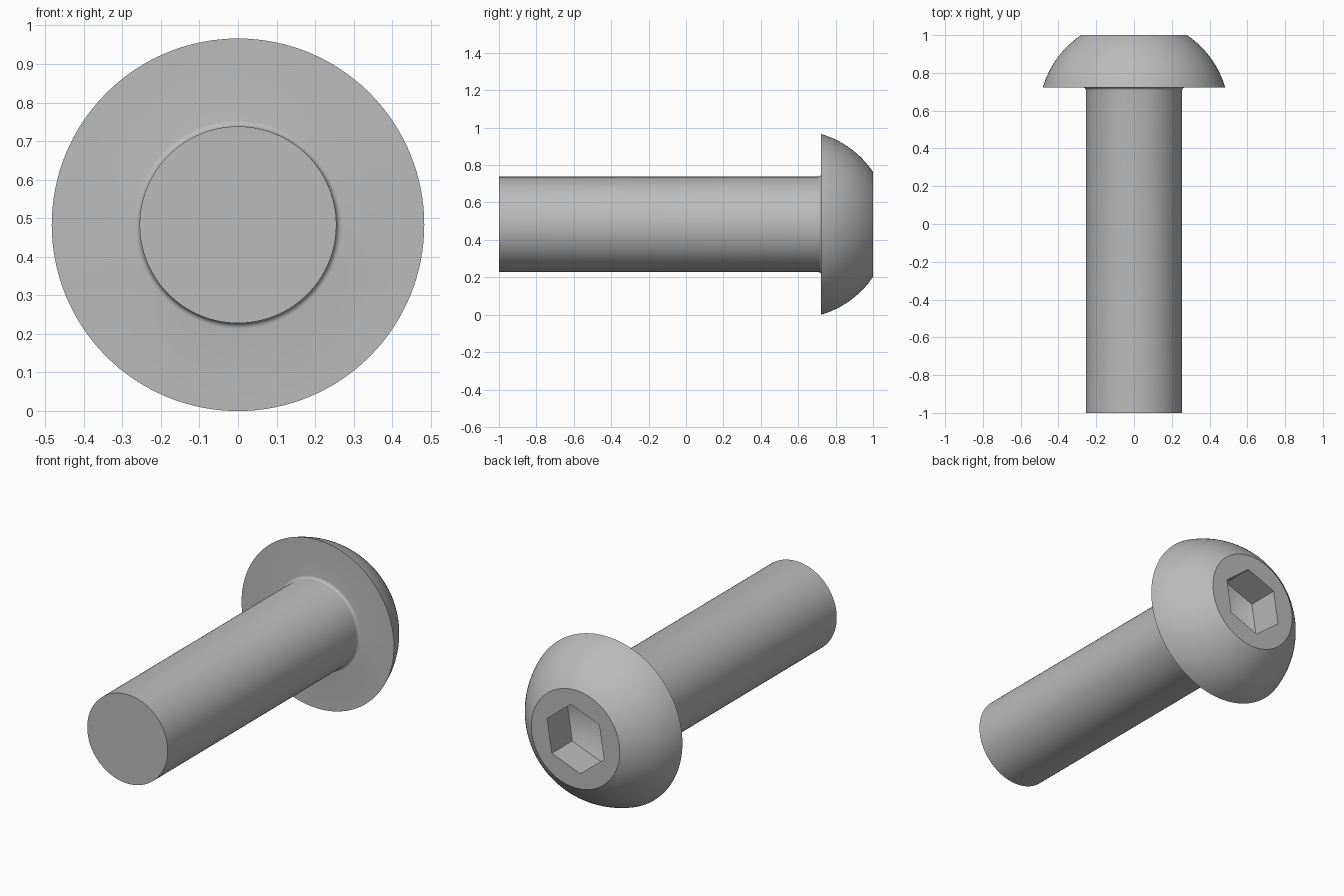
import bpy, bmesh
from math import cos, sin, pi, radians, atan2, hypot

cube = bpy.data.objects.get("Cube")
if cube:
    bpy.data.objects.remove(cube, do_unlink=True)

SEGMENTS = 128
AXIS_Z = 0.483            # height of the bolt's axis
SHANK_R, HEAD_R, FACE_R = 0.255, 0.483, 0.28
HEAD_Y, FILLET = 0.722, 0.015
SOCKET_R, SOCKET_DEPTH, TIP_DEPTH = 0.193, 0.185, 0.28
SOCKET_TURN = radians(21)

steel = bpy.data.materials.new("plain grey steel")
steel.use_nodes = True
grey = (0.5, 0.5, 0.5, 1)
steel.diffuse_color = grey
steel.node_tree.nodes["Principled BSDF"].inputs["Base Color"].default_value = grey

bm = bmesh.new()


def ring(radius, y, count=SEGMENTS, turn=0.0):
    """Closed loop of vertices around the bolt's axis."""
    angles = [turn + 2 * pi * i / count for i in range(count)]
    return [bm.verts.new((radius * cos(a), y, AXIS_Z + radius * sin(a))) for a in angles]


def bridge(a, b):
    for i in range(len(a)):
        j = (i + 1) % len(a)
        bm.faces.new((a[i], a[j], b[j], b[i]))


def loop_edges(loop):
    return [bm.edges.get((v, loop[i - 1])) or bm.edges.new((v, loop[i - 1]))
            for i, v in enumerate(loop)]


# Shank and the small fillet under the head
profile = [(SHANK_R, -1)]
for i in range(6):
    a = pi / 2 * i / 5
    profile.append((SHANK_R + FILLET * (1 - cos(a)), HEAD_Y - FILLET * (1 - sin(a))))

# Domed head: an arc centred on the axis, from the rim to the flat face
centre = (1 + FACE_R ** 2 - HEAD_Y ** 2 - HEAD_R ** 2) / (2 * (1 - HEAD_Y))
dome_r = hypot(HEAD_R, HEAD_Y - centre)
start = atan2(HEAD_Y - centre, HEAD_R)
end = atan2(1 - centre, FACE_R)
for i in range(17):
    a = start + (end - start) * i / 16
    profile.append((dome_r * cos(a), centre + dome_r * sin(a)))

rings = [ring(r, y) for r, y in profile]
for a, b in zip(rings, rings[1:]):
    bridge(a, b)
bm.faces.new(rings[0])

# Hexagonal socket with a shallow pointed floor
mouth = ring(SOCKET_R, 1, 6, SOCKET_TURN)
floor = ring(SOCKET_R, 1 - SOCKET_DEPTH, 6, SOCKET_TURN)
bridge(mouth, floor)
tip = bm.verts.new((0, 1 - TIP_DEPTH, AXIS_Z))
for i in range(6):
    bm.faces.new((floor[i - 1], floor[i], tip))

# Flat face between the dome and the socket
bmesh.ops.triangle_fill(bm, use_beauty=True, normal=(0, 1, 0),
                        edges=loop_edges(rings[-1]) + loop_edges(mouth))
bmesh.ops.recalc_face_normals(bm, faces=bm.faces)

mesh = bpy.data.meshes.new("button_head_bolt")
bm.to_mesh(mesh)
bm.free()
mesh.materials.append(steel)
bolt = bpy.data.objects.new("button_head_bolt", mesh)
bpy.context.collection.objects.link(bolt)

bpy.ops.object.select_all(action="DESELECT")
bolt.select_set(True)
bpy.context.view_layer.objects.active = bolt
bpy.ops.object.shade_smooth_by_angle(angle=radians(30))
